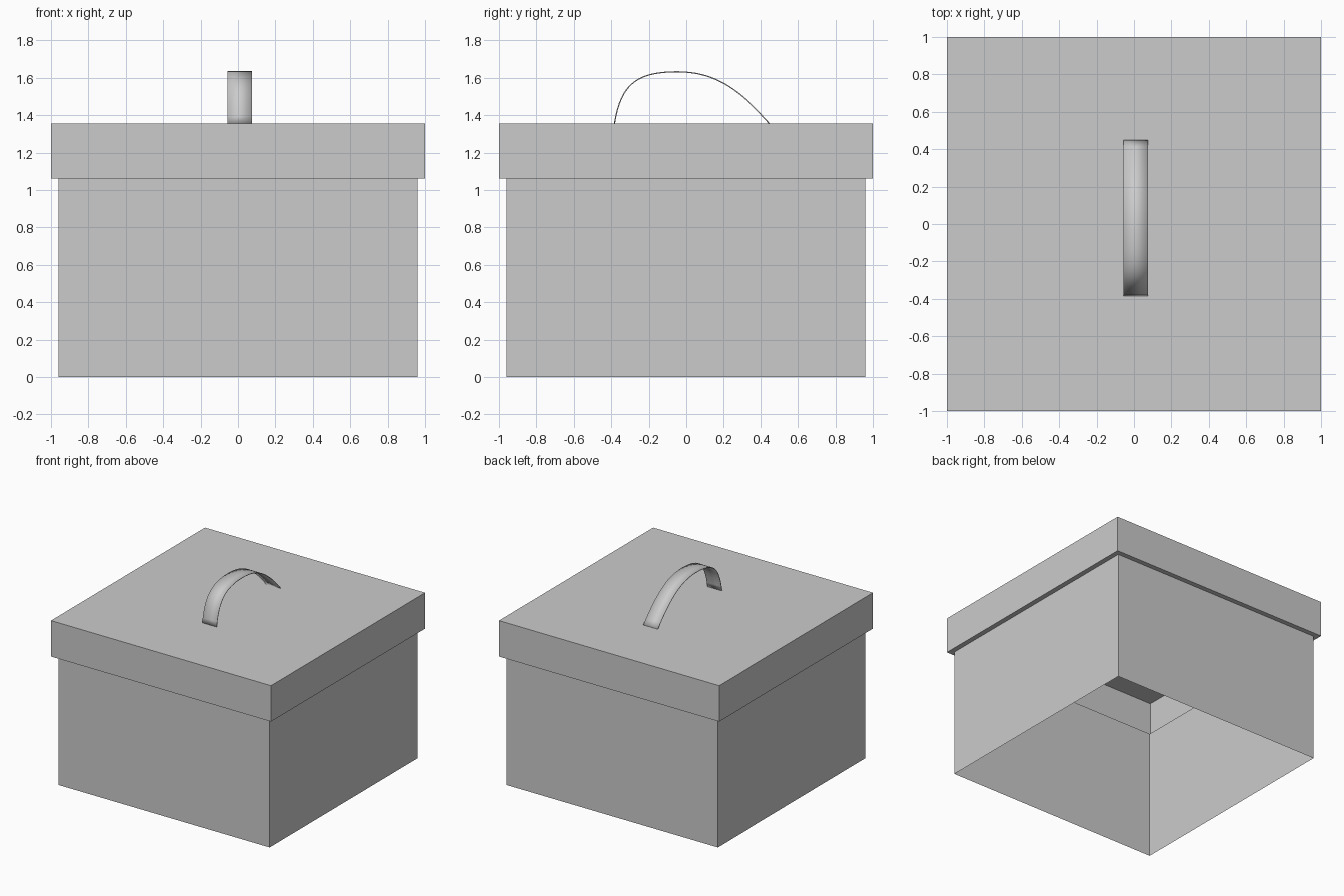
import bpy
import bmesh
from mathutils import Vector
from mathutils.geometry import interpolate_bezier

default_cube = bpy.data.objects.get("Cube")
if default_cube:
    bpy.data.objects.remove(default_cube, do_unlink=True)

# Single plain grey
grey = bpy.data.materials.new("light_grey")
grey.use_nodes = True
colour = (0.6, 0.6, 0.6, 1)
grey.diffuse_color = colour
grey.node_tree.nodes["Principled BSDF"].inputs["Base Color"].default_value = colour


def make_object(name, bm):
    mesh = bpy.data.meshes.new(name)
    bm.to_mesh(mesh)
    bm.free()
    mesh.materials.append(grey)
    obj = bpy.data.objects.new(name, mesh)
    bpy.context.collection.objects.link(obj)
    return obj


def square_shell(name, profile, cap_top=False):
    """Skin a stack of square rings given as (half width, height)."""
    bm = bmesh.new()
    rings = []
    for half, z in profile:
        corners = ((-half, -half), (half, -half), (half, half), (-half, half))
        rings.append([bm.verts.new((x, y, z)) for x, y in corners])
    for low, high in zip(rings, rings[1:]):
        for i in range(4):
            j = (i + 1) % 4
            bm.faces.new((low[i], low[j], high[j], high[i]))
    if cap_top:
        bm.faces.new(rings[-1])
    return make_object(name, bm)


BODY, LID = 0.96, 1.0
RIM_Z, TOP_Z = 1.06, 1.355

# Box walls, open underneath
square_shell("box_body", [(BODY, 0), (BODY, RIM_Z)])

# Overhanging lid with a narrow underside lip
square_shell("box_lid", [(BODY, RIM_Z), (LID, RIM_Z), (LID, TOP_Z)], cap_top=True)

# Arched strap handle, steep in front and sloping behind
front, crown, back = (Vector((0, y, z)) for y, z in
                      ((-0.383, TOP_Z), (-0.05, 1.632), (0.447, TOP_Z)))
rise = interpolate_bezier(front, Vector((0, -0.35, 1.56)),
                          Vector((0, -0.27, 1.632)), crown, 16)
fall = interpolate_bezier(crown, Vector((0, 0.14, 1.632)),
                          Vector((0, 0.27, 1.555)), back, 16)
bm = bmesh.new()
rows = [[bm.verts.new((x, p.y, p.z)) for x in (-0.055, 0.075)]
        for p in rise + fall[1:]]
for a, b in zip(rows, rows[1:]):
    bm.faces.new((a[0], a[1], b[1], b[0]))
handle = make_object("handle", bm)
strap = handle.modifiers.new("strap_thickness", "SOLIDIFY")
strap.thickness = 0.006
strap.offset = 0

bpy.context.view_layer.objects.active = handle
handle.select_set(True)
bpy.ops.object.shade_smooth_by_angle()
